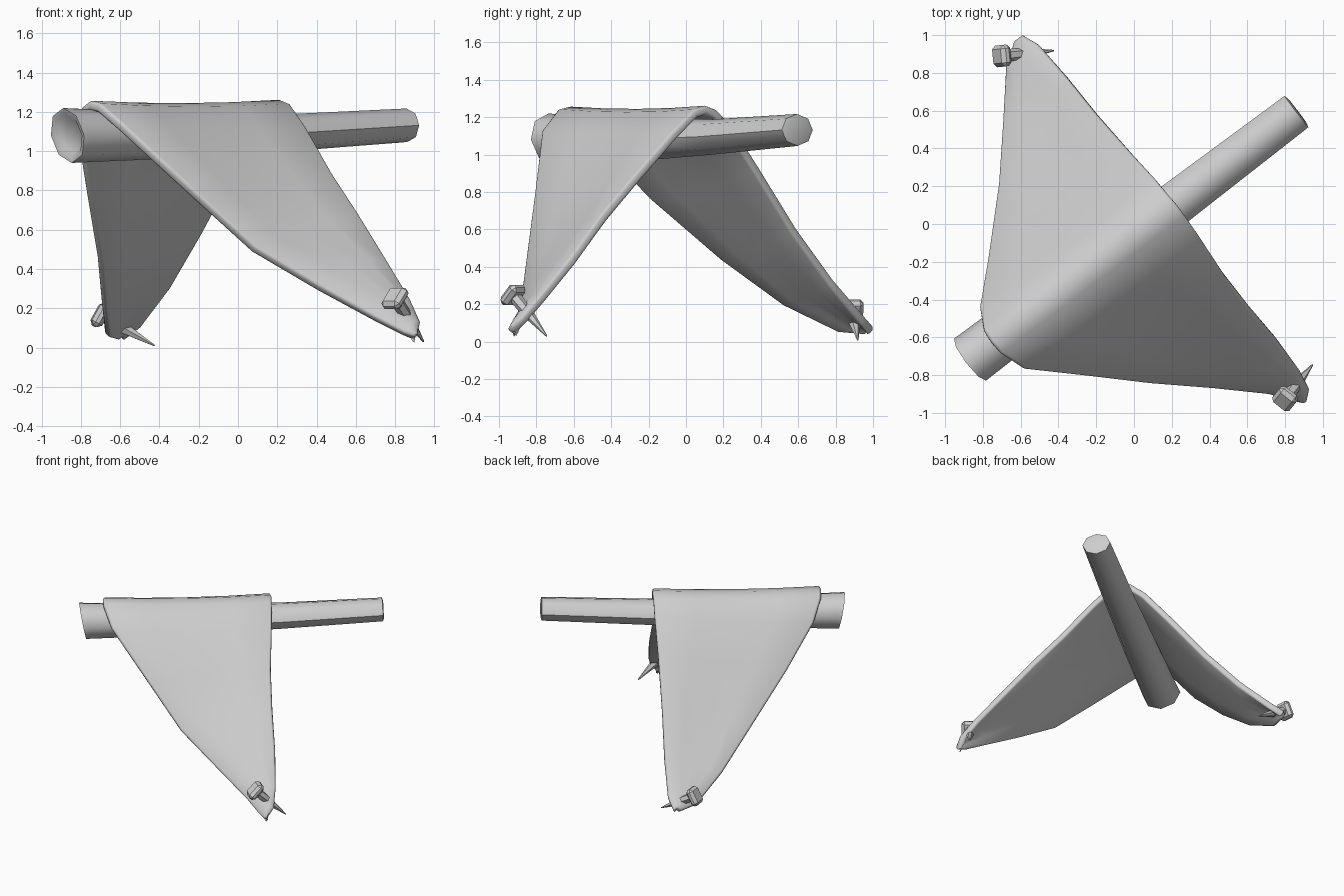
import bpy, bmesh, math
from mathutils import Vector

if "Cube" in bpy.data.objects:
    bpy.data.objects.remove(bpy.data.objects["Cube"])

grey = bpy.data.materials.new("plain grey")
grey.diffuse_color = (0.61, 0.61, 0.61, 1)
grey.use_nodes = True
grey.node_tree.nodes["Principled BSDF"].inputs["Base Color"].default_value = grey.diffuse_color

D = Vector((0.8, 0.6, 0))    # along the log
N = Vector((0.6, -0.8, 0))   # across the log


def finish(bm, name, angle=None):
    bmesh.ops.recalc_face_normals(bm, faces=bm.faces)
    me = bpy.data.meshes.new(name)
    bm.to_mesh(me)
    bm.free()
    me.materials.append(grey)
    ob = bpy.data.objects.new(name, me)
    bpy.context.collection.objects.link(ob)
    bpy.context.view_layer.objects.active = ob
    ob.select_set(True)
    if angle is None:
        bpy.ops.object.shade_smooth()
    else:
        bpy.ops.object.shade_smooth_by_angle(angle=math.radians(angle))
    ob.select_set(False)
    return ob


def rings(bm, a, b, stations, sides, turn=0.0):
    """Loft of round sections: stations are (fraction along a-b, radius)."""
    a, b = Vector(a), Vector(b)
    q = (b - a).to_track_quat('Z', 'Y')
    loops = []
    for t, r in stations:
        c = a.lerp(b, t)
        loops.append([bm.verts.new(c + q @ Vector((r * math.cos(k), r * math.sin(k), 0)))
                      for k in (turn + 2 * math.pi * i / sides for i in range(sides))])
    for l0, l1 in zip(loops, loops[1:]):
        for i in range(sides):
            j = (i + 1) % sides
            bm.faces.new((l0[i], l0[j], l1[j], l1[i]))
    bm.faces.new(loops[0][::-1])
    bm.faces.new(loops[-1])


# Log ridge pole: slanted, slightly dished left end, a little sag and flattening
bm = bmesh.new()
rings(bm, (-0.868, -0.718, 1.08), (0.86, 0.595, 1.132),
      [(0.012, 0.09), (0.002, 0.115), (0, 0.14), (0.02, 0.139), (0.33, 0.13), (0.66, 0.115),
       (0.98, 0.105), (1, 0.104), (1.003, 0.08)], 8)
for v in bm.verts:
    t = min(max((v.co.dot(D) + 1.125) / 2.17, 0), 1)
    mid = 1.08 + 0.052 * t
    h = (v.co.z - mid) * (1 - 0.18 * min(1, t / 0.5))
    v.co.z = mid + h - 0.022 * math.sin(math.pi * t)
    if t < 0.05:
        v.co -= D * h * 0.17
finish(bm, "ridge_log", 50)

# Cloth cross rows: offset across log, left edge (along, z), right edge (along, z)
rows = [(-1.16, .075, .06, .13, .06), (-1.07, -.05, .08, .167, .135),
        (-.85, -.235, .225, .178, .335), (-.60, -.45, .465, .187, .605),
        (-.33, -.72, .79, .21, .935), (-.14, -.92, 1.08, .23, 1.155),
        (-.03, -.975, 1.225, .235, 1.24), (.045, -.98, 1.257, .24, 1.262),
        (.125, -.975, 1.243, .24, 1.242), (.27, -.925, 1.13, .235, 1.12),
        (.51, -.67, .805, .218, .89), (.73, -.44, .515, .22, .685),
        (.95, -.19, .315, .235, .45), (1.15, .025, .15, .236, .25),
        (1.26, .11, .08, .22, .13), (1.305, .145, .062, .17, .068)]
bm = bmesh.new()
cols = 5
grid = []
for v, ul, zl, ur, zr in rows:
    line = []
    # slight sag along the ridge, slight bulge near the pegged corners
    bulge = -0.015 if abs(v) < 0.9 else (0.03 if abs(v) < 1.28 else 0)
    for c in range(cols):
        t = c / (cols - 1)
        p = D * (ul + (ur - ul) * t) + N * v
        p.z = zl + (zr - zl) * t + bulge * 4 * t * (1 - t)
        line.append(bm.verts.new(p))
    grid.append(line)
for r0, r1 in zip(grid, grid[1:]):
    for c in range(cols - 1):
        bm.faces.new((r0[c], r1[c], r1[c + 1], r0[c + 1]))
cloth = finish(bm, "cloth_cover")
if sum(p.normal.z for p in cloth.data.polygons) < 0:
    cloth.data.flip_normals()
solid = cloth.modifiers.new("thickness", 'SOLIDIFY')
solid.thickness = 0.048
solid.offset = -1
bev = cloth.modifiers.new("soft_rim", 'BEVEL')
bev.width = 0.014
bev.segments = 2
bev.limit_method = 'ANGLE'
bev.angle_limit = math.radians(50)
bev.use_clamp_overlap = False


# Pegs: bevelled block head on a tapering spike
def peg(name, head, tip):
    head, tip = Vector(head), Vector(tip)
    q = (tip - head).to_track_quat('Z', 'Y')
    bm = bmesh.new()
    bmesh.ops.create_cube(bm, size=1)
    for v in bm.verts:
        v.co = Vector((v.co.x * 0.115, v.co.y * 0.13, v.co.z * 0.06))
    bmesh.ops.bevel(bm, geom=bm.edges[:], offset=0.02, segments=1, affect='EDGES')
    for v in bm.verts:
        v.co = head + q @ v.co
    rings(bm, head, tip, [(0.05, 0.034), (0.45, 0.03), (1, 0.004)], 6)
    finish(bm, name, 30)


peg("right_peg", (0.80, -0.925, 0.25), (0.945, -0.745, 0.03))
peg("left_peg", (-0.70, 0.89, 0.165), (-0.425, 0.918, 0.01))
